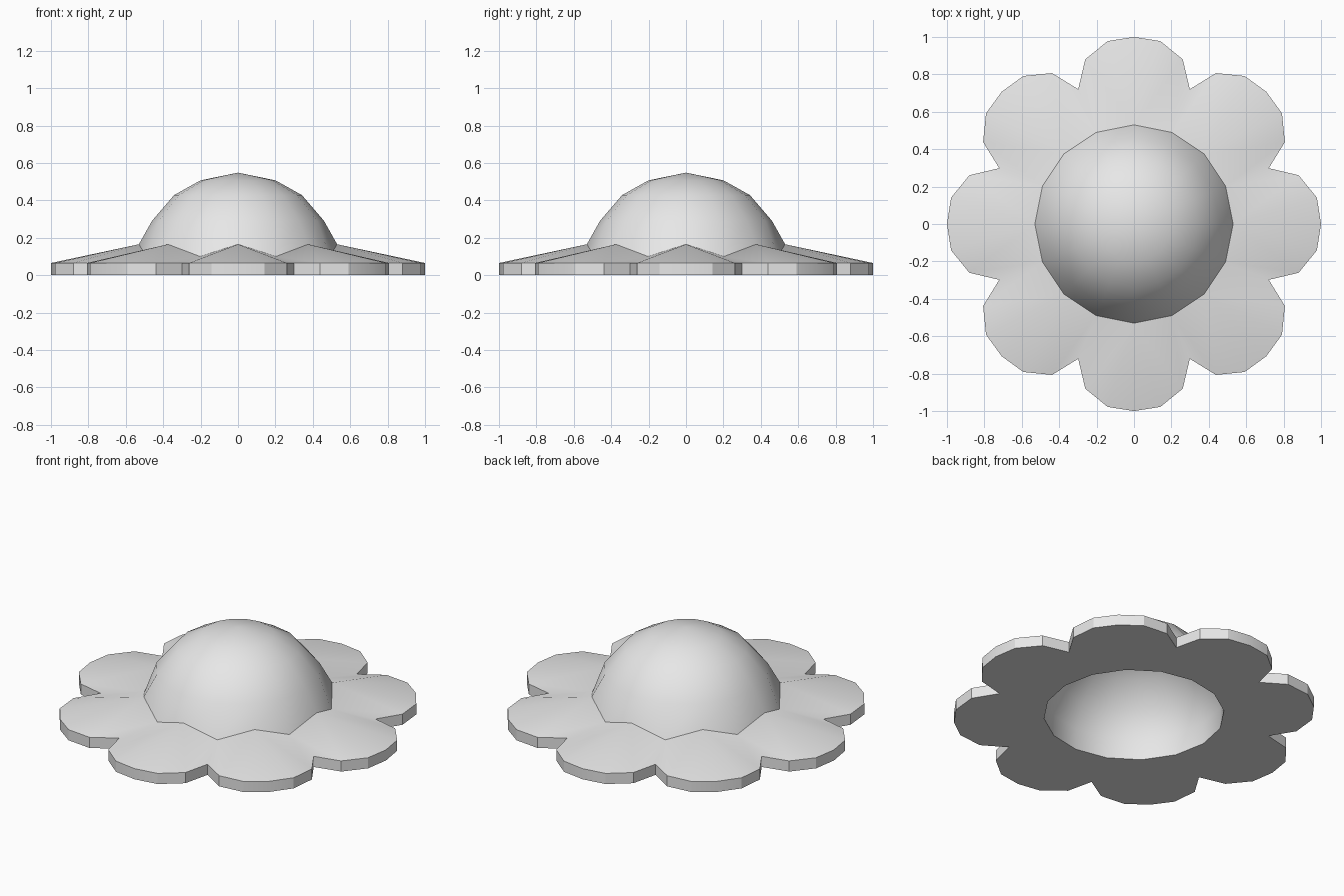
import bpy
import bmesh
from math import sin, cos, radians

cube = bpy.data.objects.get("Cube")
if cube:
    bpy.data.objects.remove(cube, do_unlink=True)

# Single plain colour
grey = bpy.data.materials.new("light_grey")
grey.use_nodes = True
colour = (0.8, 0.8, 0.8, 1)
grey.diffuse_color = colour
grey.node_tree.nodes["Principled BSDF"].inputs["Base Color"].default_value = colour

SIDES = 16
STEP = 360 / SIDES
DOME_R = 0.53
HOLE_R = 0.5
RIM_Z = 0.065


def polar(r, deg, z):
    return (r * cos(radians(deg)), r * sin(radians(deg)), z)


def seam_z(i):
    """Height where the dome meets a petal ridge (even) or seam (odd)."""
    return 0.165 if i % 2 == 0 else 0.1


def finish(name, bm, angle):
    bmesh.ops.remove_doubles(bm, verts=bm.verts, dist=0.0001)
    mesh = bpy.data.meshes.new(name)
    bm.to_mesh(mesh)
    bm.free()
    mesh.materials.append(grey)
    obj = bpy.data.objects.new(name, mesh)
    bpy.context.collection.objects.link(obj)
    bpy.ops.object.select_all(action='DESELECT')
    obj.select_set(True)
    bpy.context.view_layer.objects.active = obj
    bpy.ops.object.shade_smooth_by_angle(angle=radians(angle))


def dome(name, base, profile, apex, inward=False):
    """Loft a base ring through (radius, z) rings up to the apex."""
    bm = bmesh.new()
    rings = [[bm.verts.new(p) for p in base]]
    for r, z in profile:
        rings.append([bm.verts.new(polar(r, i * STEP, z)) for i in range(SIDES)])
    top = bm.verts.new((0, 0, apex))
    for i in range(SIDES):
        j = (i + 1) % SIDES
        for low, high in zip(rings, rings[1:]):
            bm.faces.new((low[i], low[j], high[j], high[i]))
        bm.faces.new((rings[-1][i], rings[-1][j], top))
    if inward:
        bmesh.ops.reverse_faces(bm, faces=bm.faces)
    finish(name, bm, 45)


# Domed centre and its hollow underside
dome("flower_centre",
     [polar(DOME_R, i * STEP, seam_z(i)) for i in range(SIDES)],
     [(0.46, 0.29), (0.342, 0.428), (0.2, 0.507)], 0.548)
dome("centre_hollow",
     [polar(HOLE_R, i * STEP, 0) for i in range(SIDES)],
     [(0.5, 0.13), (0.44, 0.275), (0.325, 0.405), (0.19, 0.485)], 0.525,
     inward=True)

# Petals: half a petal per side, mirrored about each ridge
half_rim = [(1.0, 0), (0.988, 8.2), (0.918, 16.5), (0.78, 22.5)]
bm = bmesh.new()


def add_face(points, flip):
    verts = [bm.verts.new(p) for p in points]
    bm.faces.new(verts[::-1] if flip else verts)


for petal in range(8):
    ridge = petal * 45
    for side in (1, -1):
        flip = side < 0
        edge = [(r, ridge + side * a) for r, a in half_rim]
        top = [polar(r, a, RIM_Z) for r, a in edge]
        low = [polar(r, a, 0) for r, a in edge]
        seam = ridge + side * STEP
        a = polar(DOME_R, ridge, seam_z(0))
        b = polar(DOME_R, seam, seam_z(1))
        a_low, b_low = polar(HOLE_R, ridge, 0), polar(HOLE_R, seam, 0)
        # sloping top
        for tri in ((a, top[0], top[1]), (a, top[1], top[2]),
                    (a, top[2], b), (b, top[2], top[3])):
            add_face(tri, flip)
        # rim wall
        for k in range(3):
            add_face((low[k], low[k + 1], top[k + 1], top[k]), flip)
        # flat underside
        add_face([a_low, b_low] + low[::-1], flip)
finish("petals", bm, 30)
